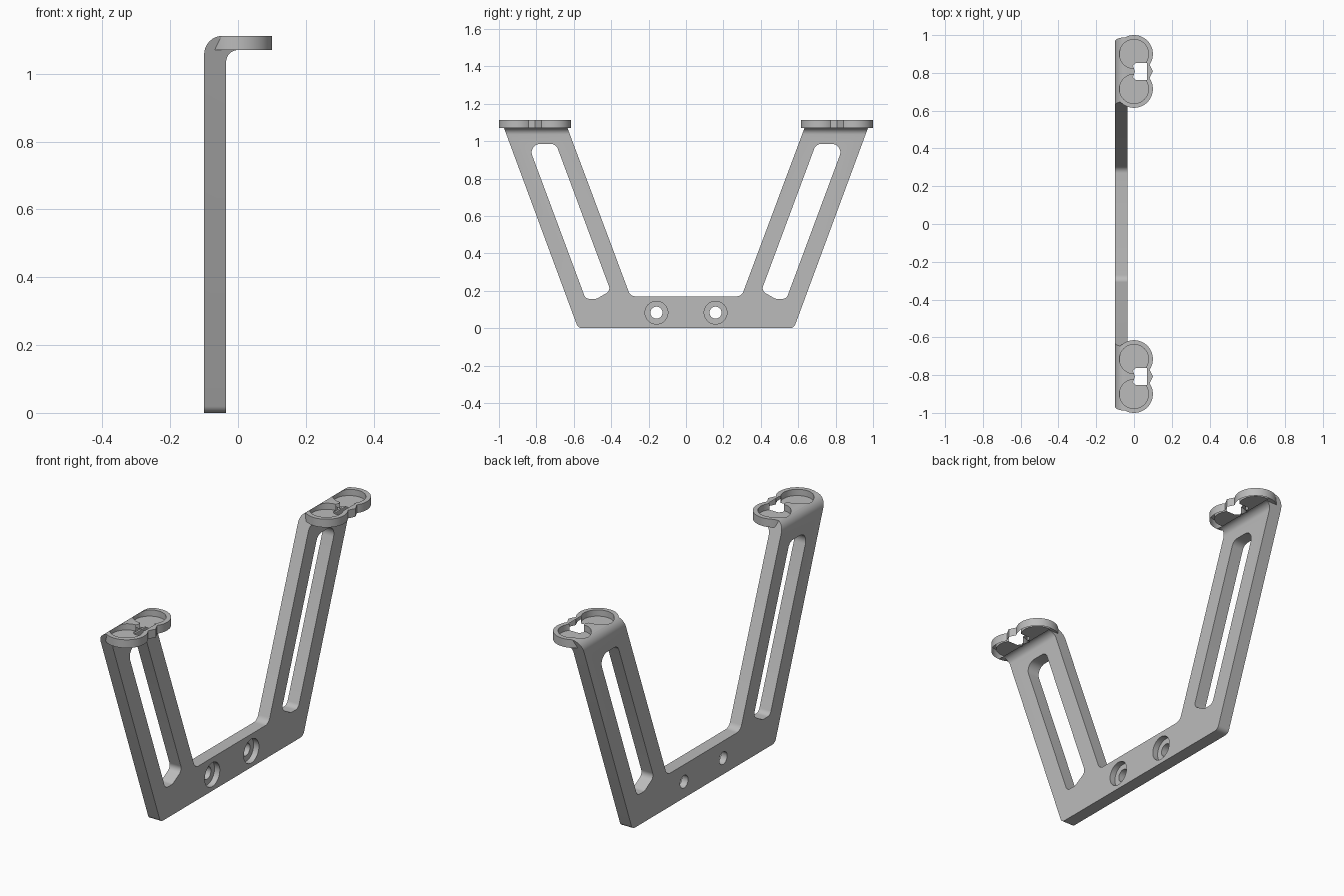
import bpy, bmesh, math
from mathutils import Vector

if "Cube" in bpy.data.objects:
    bpy.data.objects.remove(bpy.data.objects["Cube"], do_unlink=True)

grey = bpy.data.materials.new("light grey")
grey.use_nodes = True
COLOUR = (0.5, 0.5, 0.5, 1)
grey.diffuse_color = COLOUR
grey.node_tree.nodes["Principled BSDF"].inputs["Base Color"].default_value = COLOUR


def rounded(points, steps=8):
    """Round each (a, b, radius) corner of a closed outline."""
    out = []
    for i, (a, b, r) in enumerate(points):
        p = Vector((a, b))
        if r == 0:
            out.append(p)
            continue
        u = (Vector(points[i - 1][:2]) - p).normalized()
        v = (Vector(points[(i + 1) % len(points)][:2]) - p).normalized()
        half = u.angle(v) / 2
        centre = p + (u + v).normalized() * r / math.sin(half)
        start = p + u * r / math.tan(half) - centre
        end = p + v * r / math.tan(half) - centre
        sweep = start.angle(end)
        for k in range(steps + 1):
            t = k / steps
            d = start * math.sin((1 - t) * sweep) + end * math.sin(t * sweep)
            out.append(centre + d / math.sin(sweep))
    return out


def circle(a, b, r, n=64):
    return [Vector((a + r * math.cos(math.tau * i / n),
                    b + r * math.sin(math.tau * i / n))) for i in range(n)]


def prism(name, outline, axis, low, high):
    """Extrude an outline along an axis; its two coordinates fill the others."""
    def place(p, depth):
        co = [p.x, p.y]
        co.insert("XYZ".index(axis), depth)
        return co
    bm = bmesh.new()
    face = bm.faces.new([bm.verts.new(place(p, low)) for p in outline])
    cap = bmesh.ops.extrude_face_region(bm, geom=[face])["geom"]
    for v in cap:
        if isinstance(v, bmesh.types.BMVert):
            v.co["XYZ".index(axis)] = high
    bmesh.ops.recalc_face_normals(bm, faces=bm.faces)
    mesh = bpy.data.meshes.new(name)
    bm.to_mesh(mesh)
    bm.free()
    mesh.materials.append(grey)
    obj = bpy.data.objects.new(name, mesh)
    bpy.context.collection.objects.link(obj)
    return obj


def bake(obj):
    bpy.context.view_layer.update()
    deps = bpy.context.evaluated_depsgraph_get()
    mesh = bpy.data.meshes.new_from_object(obj.evaluated_get(deps))
    obj.modifiers.clear()
    obj.data = mesh


def combine(obj, tool, operation):
    mod = obj.modifiers.new("combine", "BOOLEAN")
    mod.operation = operation
    mod.solver = "EXACT"
    mod.object = tool
    bake(obj)
    bpy.data.objects.remove(tool, do_unlink=True)


TOP, UNDER, BACK, FACE = 1.112, 1.07, -0.1, -0.035
PADS = (0.715, 0.9)
MID = sum(PADS) / 2

# Half of the frame: base bar and sloping arm
bracket = prism("bracket", rounded([
    (-0.05, 0, 0), (0.577, 0, 0.03), (0.995, 1.13, 0), (0.656, 1.13, 0),
    (0.297, 0.17, 0.04), (-0.05, 0.17, 0)]), "X", -0.12, 0)

# Twin round holders with a pointed bridge between them
for y in PADS:
    combine(bracket, prism("pad", circle(0, y, 0.1), "Z", UNDER, 1.13), "UNION")
bridge = rounded([(0, MID - 0.04, 0), (0.08, MID - 0.04, 0), (0.1, MID, 0),
                  (0.08, MID + 0.04, 0), (0, MID + 0.04, 0)])
combine(bracket, prism("bridge", bridge, "Z", UNDER, 1.13), "UNION")

# Side profile: upright plate bent over into a flat tab
bend = rounded([(BACK, -0.1, 0), (FACE, -0.1, 0), (FACE, UNDER, 0.035),
                (0.15, UNDER, 0), (0.15, TOP, 0), (BACK, TOP, 0.055)])
combine(bracket, prism("bend", bend, "Y", -0.2, 1.2), "INTERSECT")

# Long slot through the arm
slot = rounded([(0.695, 0.985, 0.04), (0.845, 0.985, 0.045), (0.537, 0.157, 0.03),
                (0.478, 0.157, 0.03), (0.403, 0.2, 0.03)])
combine(bracket, prism("slot", slot, "X", -0.2, 0.2), "DIFFERENCE")

# Screw hole with counterbore
combine(bracket, prism("hole", circle(0.158, 0.083, 0.032), "X", -0.2, 0.2), "DIFFERENCE")
combine(bracket, prism("counterbore", circle(0.158, 0.083, 0.061), "X", -0.065, 0.2),
        "DIFFERENCE")

# Shallow round pockets and the opening between them
for y in PADS:
    combine(bracket, prism("pocket", circle(0, y, 0.077), "Z", 1.08, 1.2), "DIFFERENCE")
opening = [Vector((x, MID + dy)) for x, dy in (
    (0.068, -0.046), (0.068, 0.046), (0.01, 0.046), (-0.005, 0.03),
    (0.005, 0), (-0.005, -0.03), (0.01, -0.046))]
combine(bracket, prism("opening", opening, "Z", 1, 1.2), "DIFFERENCE")

# Mirror to the other arm
mirror = bracket.modifiers.new("mirror", "MIRROR")
mirror.use_axis = (False, True, False)
mirror.use_bisect_axis = (False, True, False)
bake(bracket)

bpy.ops.object.select_all(action="DESELECT")
bracket.select_set(True)
bpy.context.view_layer.objects.active = bracket
bpy.ops.object.shade_smooth_by_angle(angle=math.radians(30))
